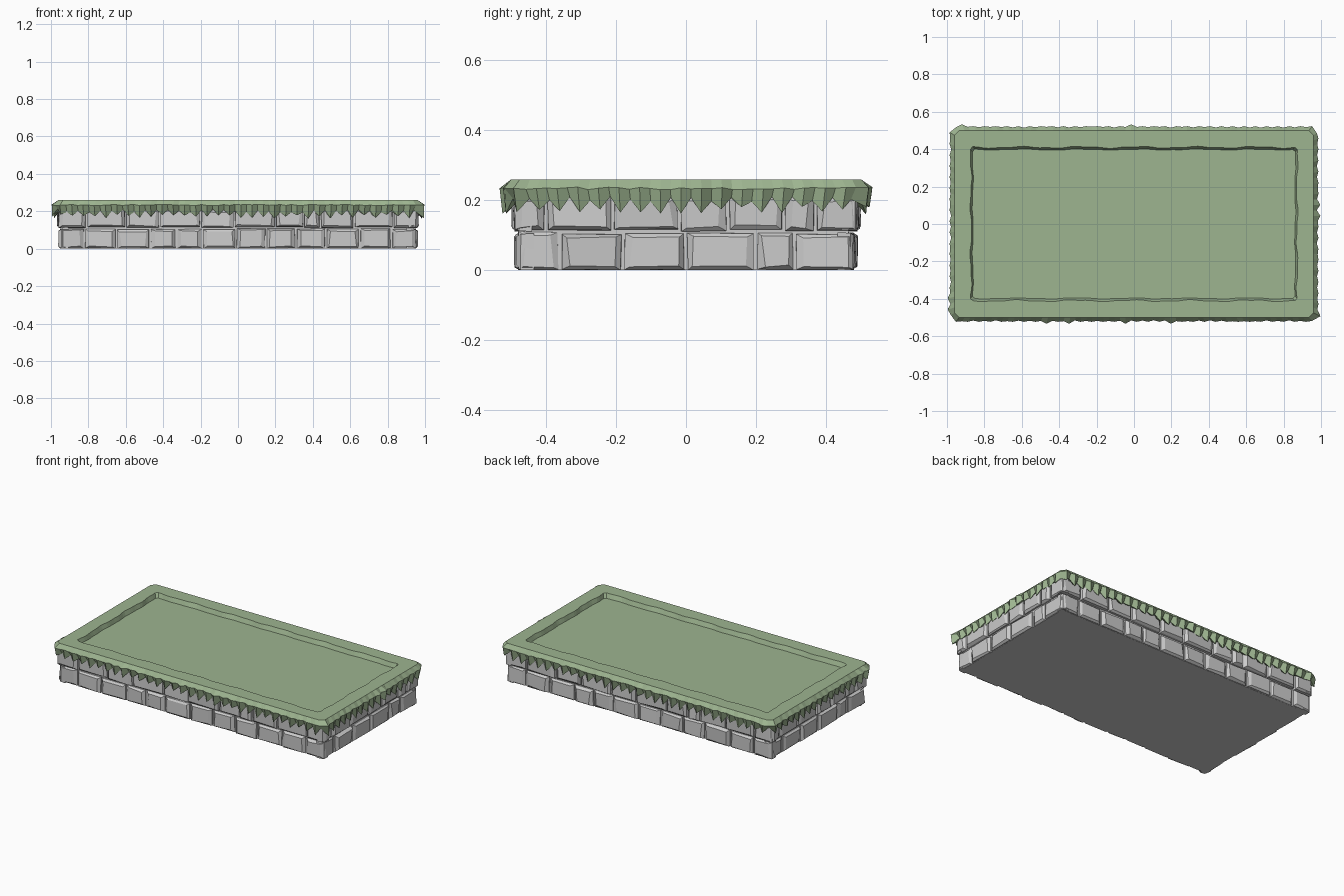
import bpy, bmesh, math, random
from mathutils import Vector, Matrix

if "Cube" in bpy.data.objects:
    bpy.data.objects.remove(bpy.data.objects["Cube"])

random.seed(4)
J = lambda a: random.uniform(-a, a)


def finish(bm, name, mat=None):
    bmesh.ops.recalc_face_normals(bm, faces=bm.faces)
    me = bpy.data.meshes.new(name)
    bm.to_mesh(me)
    bm.free()
    ob = bpy.data.objects.new(name, me)
    bpy.context.collection.objects.link(ob)
    if mat:
        me.materials.append(mat)
    return ob


def skin(bm, rings):
    """Join successive closed rings of equal size with quads."""
    rows = [[bm.verts.new(p) for p in r] for r in rings]
    n = len(rows[0])
    for a, b in zip(rows, rows[1:]):
        for i in range(n):
            j = (i + 1) % n
            bm.faces.new((a[i], a[j], b[j], b[i]))
    return rows


# Mortar core behind the bricks
bm = bmesh.new()
bmesh.ops.create_cube(bm, size=1, matrix=Matrix.Translation((0, 0, 0.105))
                      @ Matrix.Diagonal((1.88, 0.93, 0.21, 1)))
finish(bm, "stone_core")


# Chipped, chamfered bricks along each wall
def brick(bm, u0, u1, z0, z1, d, rot):
    g = 0.003
    u0, u1 = u0 + g, u1 - g
    def rect(inset, depth, jit):
        base = [(u0, z0, 1, 1), (u1, z0, -1, 1), (u1, z1, -1, -1), (u0, z1, 1, -1)]
        return [rot @ Vector((u + s * (inset + abs(J(jit))), -depth - J(jit * 0.35),
                              z + t * (inset * 0.6 + abs(J(jit * 0.6)))))
                for u, z, s, t in base]
    d += J(0.004)
    rows = skin(bm, [rect(0, d - 0.05, 0), rect(0, d - 0.012, 0.005), rect(0.012, d, 0.014)])
    bm.faces.new(rows[-1])


def course(name, z0, z1, hx, hy, seams_x, seams_y):
    bm = bmesh.new()
    for k in range(4):
        rot = Matrix.Rotation(k * math.pi / 2, 3, 'Z')
        seams, d, h = (seams_x, hy, hx) if k % 2 == 0 else (seams_y, hx, hy)
        cuts = [-h] + seams + [h]
        for a, b in zip(cuts, cuts[1:]):
            brick(bm, a, b, z0 + (abs(J(0.006)) if z0 > 0 else 0), z1 - abs(J(0.008)), d, rot)
    finish(bm, name)


course("lower_bricks", 0, 0.111, 0.955, 0.484,
       [-.82, -.65, -.47, -.33, -.19, -.01, .15, .31, .47, .65, .82],
       [-.36, -.18, 0, .2, .31])
course("upper_bricks", 0.11, 0.215, 0.962, 0.494,
       [-.81, -.6, -.42, -.2, -.02, .2, .35, .44, .62, .83],
       [-.4, -.21, -.02, .12, .28, .37])

# Grass cap: perimeter rings with a ragged hanging fringe
grass = bpy.data.materials.new("grass_green")
grass.diffuse_color = (0.34, 0.46, 0.28, 1)
grass.use_nodes = True
grass.node_tree.nodes["Principled BSDF"].inputs["Base Color"].default_value = grass.diffuse_color
NX, NY = 63, 33


def outline(hx, hy, c):
    """Chamfered rectangle, anticlockwise, as (point, outward normal)."""
    pts = []
    for k in range(4):
        rot = Matrix.Rotation(k * math.pi / 2, 3, 'Z')
        h, d, n = (hx, hy, NX) if k % 2 == 0 else (hy, hx, NY)
        for i in range(n + 1):
            u = (h - c) * (2 * i / n - 1)
            corner = -1 if i == 0 else 1 if i == n else 0
            nrm = Vector((0.4 * corner, -1, 0))
            pts.append((rot @ Vector((u, -d, 0)), rot @ nrm))
    return pts


total = 2 * (NX + NY + 2)
tip_drop = [0.172 + J(0.012) for _ in range(total)]
notch = [0.203 + J(0.009) for _ in range(total)]


def ring(hx, hy, c, off, z):
    out = []
    for i, (p, n) in enumerate(outline(hx, hy, c)):
        q = p + n * off(i)
        q.z = z(i)
        out.append(q)
    return out


is_tip = lambda i: i % 2 == 0
bulge = [0.012 if random.random() < 0.12 else 0.002 for _ in range(total)]
wave = lambda i: 0.004 * math.sin(i * 0.55) + 0.002 * math.sin(i * 1.3)

bm = bmesh.new()
rows = skin(bm, [
    ring(0.94, 0.465, 0.02, lambda i: 0, lambda i: 0.212),
    ring(0.975, 0.507, 0.03, lambda i: (0.006 + bulge[i]) if is_tip(i) else -0.012,
         lambda i: tip_drop[i] if is_tip(i) else notch[i]),
    ring(0.98, 0.517, 0.03, lambda i: (0.004 + bulge[i]) if is_tip(i) else J(0.003),
         lambda i: 0.234 + J(0.004)),
    ring(0.96, 0.5, 0.025, lambda i: 0, lambda i: 0.26),
    ring(0.872, 0.41, 0.012, wave, lambda i: 0.26),
    ring(0.862, 0.398, 0.012, lambda i: wave(i) * 0.6, lambda i: 0.232),
])
bm.faces.new(rows[-1])   # sunken lawn floor
finish(bm, "grass_cap", grass)
